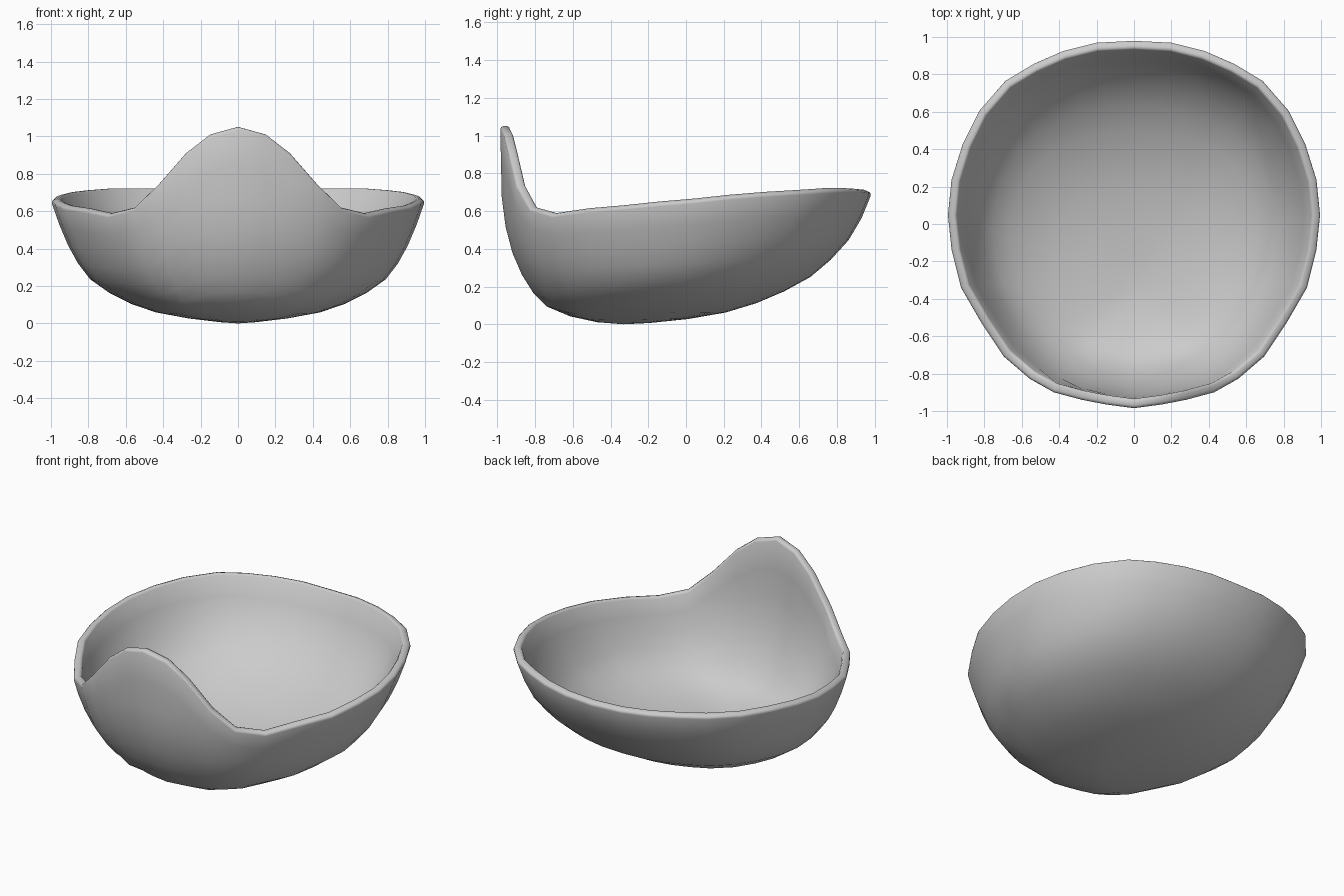
import bpy
import bmesh
import math

cube = bpy.data.objects.get("Cube")
if cube:
    bpy.data.objects.remove(cube, do_unlink=True)

ROWS = 10
POLE_Y = -0.33
THICKNESS = 0.05

# Right half of the rim, from the raised front lip round to the back
HALF_RIM = [
    (0, -.985, 1.05), (.15, -.965, 1.01), (.28, -.94, .91), (.43, -.9, .74),
    (.56, -.83, .615), (.7, -.71, .58), (.82, -.53, .605), (.93, -.34, .62),
    (.98, -.14, .64), (1, .05, .655), (.98, .24, .675), (.92, .43, .69),
    (.83, .61, .7), (.69, .77, .71), (.54, .86, .71), (.38, .93, .705),
    (.2, .975, .7), (0, .985, .695)]
rim = HALF_RIM + [(-x, y, z) for x, y, z in HALF_RIM[-2:0:-1]]

# Wall profiles: reach from the lowest point at each relative height
HEIGHTS = [0, .015, .05, .1, .2, .35, .5, .7, 1, 1.8]
FRONT = [0, .2, .36, .54, .68, .77, .85, .915, .975, .99]
SIDE = [0, .14, .31, .47, .64, .785, .86, .93, 1, 1.05]
BACK = [0, .16, .3, .44, .595, .745, .84, .935, 1, 1.03]


def sample(profile, h):
    """Read a profile at a relative height."""
    for i in range(len(HEIGHTS) - 1):
        if h <= HEIGHTS[i + 1]:
            t = (h - HEIGHTS[i]) / (HEIGHTS[i + 1] - HEIGHTS[i])
            return profile[i] + t * (profile[i + 1] - profile[i])
    return profile[-1]


def reach(y, z):
    """Blend the side profile towards the front or back one."""
    h = z / (.65 + .05 * y)
    w = min(1, y * y)
    return (1 - w) * sample(SIDE, h) + w * sample(BACK if y > 0 else FRONT, h)


# Outer skin: rings from the lowest point up to the rim
bm = bmesh.new()
pole = bm.verts.new((0, POLE_Y, 0))
rings = []
for row in range(1, ROWS + 1):
    ring = []
    for x, y, top in rim:
        z = top * (row / ROWS) ** 2
        r = reach(y, z) / reach(y, top)
        ring.append(bm.verts.new((x * r, POLE_Y + (y - POLE_Y) * r, z)))
    rings.append(ring)

count = len(rim)
for i in range(count):
    j = (i + 1) % count
    bm.faces.new((pole, rings[0][j], rings[0][i]))
    for low, high in zip(rings, rings[1:]):
        bm.faces.new((low[i], low[j], high[j], high[i]))
bmesh.ops.recalc_face_normals(bm, faces=bm.faces)
if pole.normal.z > 0 or sum(f.normal.z for f in bm.faces) > 0:
    bmesh.ops.reverse_faces(bm, faces=bm.faces)

mesh = bpy.data.meshes.new("bowl_shell")
bm.to_mesh(mesh)
bm.free()
bowl = bpy.data.objects.new("bowl_shell", mesh)
bpy.context.collection.objects.link(bowl)

# Plain grey colour
grey = bpy.data.materials.new("plain_grey")
grey.use_nodes = True
colour = (.6, .6, .6, 1)
grey.diffuse_color = colour
grey.node_tree.nodes["Principled BSDF"].inputs["Base Color"].default_value = colour
mesh.materials.append(grey)

# Wall thickness and rounded lip
wall = bowl.modifiers.new("wall", 'SOLIDIFY')
wall.thickness = THICKNESS
wall.offset = -1
wall.use_even_offset = True
lip = bowl.modifiers.new("lip", 'BEVEL')
lip.width = 0.015
lip.segments = 2
lip.limit_method = 'ANGLE'
lip.angle_limit = math.radians(55)

bpy.context.view_layer.objects.active = bowl
bowl.select_set(True)
for name in ("wall", "lip"):
    bpy.ops.object.modifier_apply(modifier=name)
bpy.ops.object.shade_smooth_by_angle(angle=math.radians(50))
